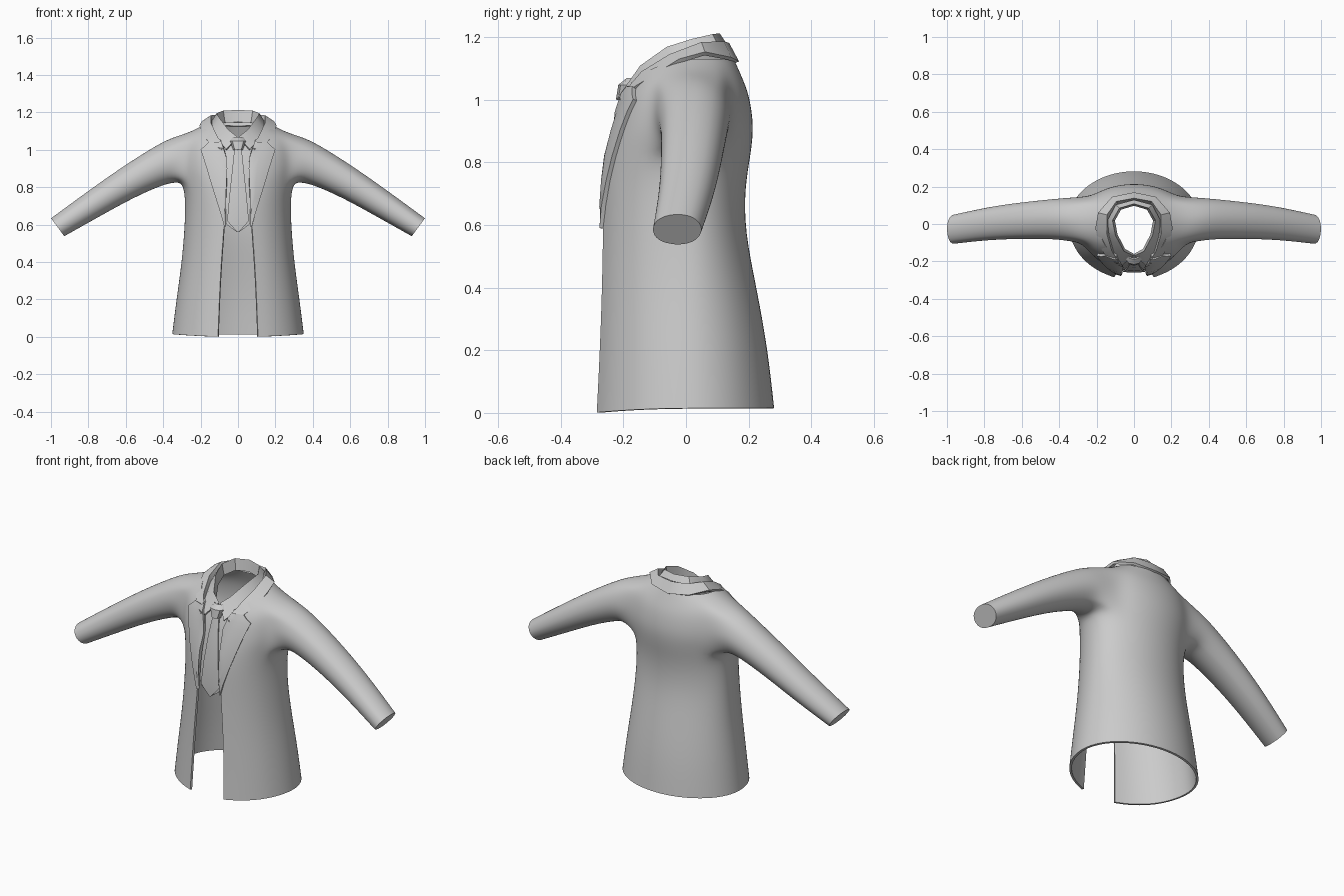
import bpy, bmesh, math
from mathutils import Vector
from mathutils.bvhtree import BVHTree

if "Cube" in bpy.data.objects:
    bpy.data.objects.remove(bpy.data.objects["Cube"])

cloth = bpy.data.materials.new("grey_cloth")
cloth.diffuse_color = (0.6, 0.6, 0.6, 1)
cloth.use_nodes = True
cloth.node_tree.nodes["Principled BSDF"].inputs["Base Color"].default_value = cloth.diffuse_color


def lerp(a, b, t):
    return a + (b - a) * t


def finish(name, bm, thick=0.012, subdiv=1, offset=0.0, mirror=True):
    """Turn a bmesh half into a finished, mirrored, thickened part."""
    me = bpy.data.meshes.new(name)
    bm.to_mesh(me)
    bm.free()
    ob = bpy.data.objects.new(name, me)
    bpy.context.collection.objects.link(ob)
    me.materials.append(cloth)
    if mirror:
        m = ob.modifiers.new("mirror", 'MIRROR')
        m.merge_threshold = 0.002
    if subdiv:
        s = ob.modifiers.new("smooth", 'SUBSURF')
        s.levels = s.render_levels = subdiv
        s.boundary_smooth = 'PRESERVE_CORNERS'
    if thick:
        t = ob.modifiers.new("thickness", 'SOLIDIFY')
        t.thickness, t.offset = thick, offset
    bpy.ops.object.select_all(action='DESELECT')
    ob.select_set(True)
    bpy.context.view_layer.objects.active = ob
    bpy.ops.object.convert(target='MESH')
    bpy.ops.object.shade_smooth_by_angle(angle=math.radians(38))
    return ob


def grid(rows):
    """Quad sheet through rows of points."""
    bm = bmesh.new()
    vs = [[bm.verts.new(p) for p in r] for r in rows]
    for a, b in zip(vs, vs[1:]):
        for j in range(len(a) - 1):
            bm.faces.new((a[j], a[j + 1], b[j + 1], b[j]))
    bmesh.ops.recalc_face_normals(bm, faces=bm.faces)
    return bm


# Jacket body rings: z front, z side, z back, half width, y front, y back, opening
RINGS = [
    (0.00, 0.015, 0.015, .355, -.285, .285, .107),
    (0.20, 0.20, 0.20, .332, -.275, .265, .100),
    (0.40, 0.40, 0.40, .303, -.268, .228, .090),
    (0.58, 0.58, 0.58, .288, -.265, .190, .075),
    (0.72, 0.72, 0.72, .283, -.263, .190, .068),
    (0.82, 0.82, 0.82, .295, -.252, .208, .063),
    (0.87, 0.90, 0.89, .312, -.238, .217, .060),
    (0.92, 0.97, 0.95, .312, -.225, .215, .060),
    (0.96, 1.04, 1.02, .300, -.210, .202, .070),
    (0.99, 1.09, 1.07, .270, -.198, .182, .080),
    (1.03, 1.13, 1.13, .190, -.175, .155, .095),
]
# Sleeve rings: top x, top z, bottom x, bottom z, y front, y back
SLEEVE = [
    (.36, 1.066, .330, .825, -.095, .145),
    (.46, 1.012, .400, .812, -.083, .137),
    (.63, .903, .560, .742, -.082, .120),
    (.81, .775, .740, .642, -.087, .095),
    (1.0, .635, .928, .537, -.108, .052),
]


def body_row(zf, zs, zb, hw, yf, yb, xo):
    t0 = math.asin(xo / hw)
    a, b = math.radians(62), math.radians(132)
    angs = [lerp(t0, a, i / 4) for i in range(4)]
    angs += [lerp(a, b, i / 5) for i in range(5)]
    angs += [lerp(b, math.pi, i / 3) for i in range(4)]
    row = []
    for t in angs:
        c = math.cos(t)
        y = .01 + ((yf - .01) * c / math.cos(t0) if c > 0 else (yb - .01) * -c)
        z = zs + ((zf if c > 0 else zb) - zs) * c * c
        row.append((hw * math.sin(t) if t < 3.14 else 0, y, z))
    return row


def jacket_body():
    bm = bmesh.new()
    v = [[bm.verts.new(p) for p in body_row(*r)] for r in RINGS]
    for i in range(len(v) - 1):
        for j in range(12):
            if not (5 <= i < 9 and 4 <= j < 9):       # leave the armhole open
                bm.faces.new((v[i][j], v[i][j + 1], v[i + 1][j + 1], v[i + 1][j]))
    loop = [v[5][j] for j in range(4, 10)] + [v[i][9] for i in range(6, 10)]
    loop += [v[9][j] for j in range(8, 3, -1)] + [v[i][4] for i in range(8, 5, -1)]
    angs = [math.atan2((p.co.z - .95) / .13, (p.co.y - .02) / .12) for p in loop]
    n = len(loop)
    # sleeve grown from the armhole
    for tx, tz, bx, bz, yf, yb in SLEEVE:
        ring = []
        for a in angs:
            s = (1 + math.sin(a)) / 2
            y = (yf + yb) / 2 + (yb - yf) / 2 * math.cos(a)
            ring.append(bm.verts.new((lerp(bx, tx, s), y, lerp(bz, tz, s))))
        for k in range(n):
            bm.faces.new((loop[k], loop[(k + 1) % n], ring[(k + 1) % n], ring[k]))
        loop = ring
    # closed cuff with a sharp rim
    cap = bm.faces.new(loop)
    crease = bm.edges.layers.float.new('crease_edge')
    for e in cap.edges:
        e[crease] = 1.0
    bmesh.ops.recalc_face_normals(bm, faces=bm.faces)
    bm.faces.ensure_lookup_table()
    if bm.faces[0].normal.y > 0:
        bmesh.ops.reverse_faces(bm, faces=bm.faces)
    return finish("jacket_body", bm, .012, 2, -1)


body = jacket_body()
tree = BVHTree.FromObject(body, bpy.context.evaluated_depsgraph_get())


def chest_y(x, z):
    hit = tree.ray_cast(Vector((x, -2, z)), Vector((0, 1, 0)))[0]
    if hit is None or hit.y > -.05:
        hit = tree.find_nearest(Vector((x, -.22, z)))[0]
    return hit.y


# Lapels: z, inner x, outer x, ending in a notch at the top
LAPEL = [(.59, .070, .074), (.66, .068, .092), (.74, .066, .116), (.82, .062, .141),
         (.90, .058, .165), (.96, .062, .184), (1.0, .074, .197), (1.018, .080, .175),
         (1.04, .088, .152)]
rows = []
for z, xa, xb in LAPEL:
    xs = [lerp(xa, xb, k / 5) for k in range(6)]
    rows.append([(x, chest_y(x, z) - .008, z) for x in xs])
finish("lapels", grid(rows), .014, 0)

# Jacket collar: outer lower edge and top fold, front to back
OUTER = [(.150, -.165, 1.035), (.188, -.10, 1.075), (.203, -.02, 1.125),
         (.188, .06, 1.148), (.115, .14, 1.132), (0, .163, 1.12)]
FOLD = [(.085, -.212, 1.005), (.122, -.14, 1.085), (.148, -.05, 1.140),
        (.146, .05, 1.178), (.095, .12, 1.180), (0, .138, 1.175)]
inner = [(x * .93, y * .93, z - .05) for x, y, z in FOLD]
finish("jacket_collar", grid([OUTER, FOLD, inner]), .014, 0)

# Shirt collar: folded band meeting in a V
LOW = [(.062, -.218, 1.0), (.105, -.15, 1.05), (.130, -.06, 1.11),
       (.137, .02, 1.15), (.095, .10, 1.172), (0, .125, 1.178)]
TOP = [(.006, -.170, 1.065), (.055, -.145, 1.105), (.100, -.06, 1.165),
       (.115, .02, 1.190), (.078, .085, 1.205), (0, .108, 1.208)]
stand = [(x * .93, y * .95, z - .06) for x, y, z in TOP]
finish("shirt_collar", grid([LOW, TOP, stand]), .010, 0)

# Shirt front: curved V panel behind the lapels
SHIRT = [(.56, .004, -.245), (.60, .06, -.245), (.70, .10, -.242), (.80, .13, -.232),
         (.90, .14, -.215), (1.0, .12, -.188), (1.05, .06, -.165)]
finish("shirt_front", grid([[(h * k / 4, y + .9 * (h * k / 4) ** 2, z) for k in range(5)]
                            for z, h, y in SHIRT]), .006, 0)

# Tie blade and knot
BLADE = [(.56, .004, -.256), (.62, .058, -.256), (.75, .046, -.248),
         (.90, .030, -.228), (1.01, .018, -.200)]
finish("tie_blade", grid([[(0, y, z), (h, y + .003, z)] for z, h, y in BLADE]), .008, 0)
KNOT = [(1.0, .020, -.212), (1.045, .038, -.205), (1.065, .030, -.180)]
finish("tie_knot", grid([[(0, y - .006, z), (h * .7, y, z), (h, y + .02, z)]
                         for z, h, y in KNOT]), .012, 0)
